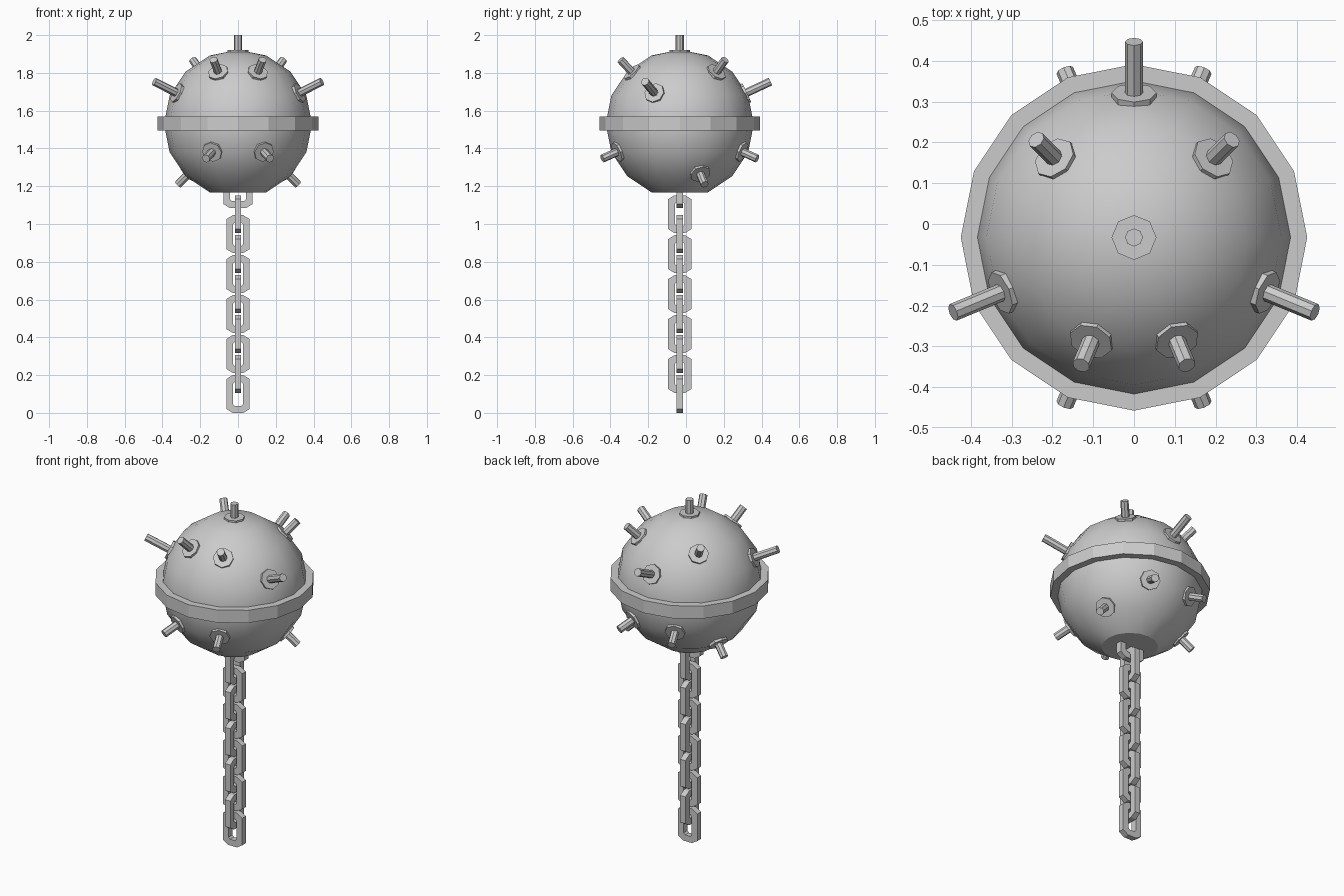
import bpy, bmesh
from math import radians, cos, sin
from mathutils import Vector, Matrix

if "Cube" in bpy.data.objects:
    bpy.data.objects.remove(bpy.data.objects["Cube"])

CENTRE = Vector((0, -0.033, 1.53))
R = 0.392


def finish(bm, name):
    bmesh.ops.recalc_face_normals(bm, faces=bm.faces[:])
    me = bpy.data.meshes.new(name)
    bm.to_mesh(me)
    bm.free()
    ob = bpy.data.objects.new(name, me)
    bpy.context.collection.objects.link(ob)
    return ob


# Ball: 16-sided sphere with the lower pole cut flat
bm = bmesh.new()
bmesh.ops.create_uvsphere(bm, u_segments=16, v_segments=8, radius=R,
                          matrix=Matrix.Translation(CENTRE))
bm.verts.ensure_lookup_table()
pole = min(bm.verts, key=lambda v: v.co.z)
bmesh.ops.delete(bm, geom=[pole], context='VERTS')
bmesh.ops.contextual_create(bm, geom=[e for e in bm.edges if e.is_boundary])
ball = finish(bm, "ball")
bpy.context.view_layer.objects.active = ball
ball.select_set(True)
bpy.ops.object.shade_smooth_by_angle(angle=radians(30))
ball.select_set(False)

# Equator band: square-section 16-sided hoop
bm = bmesh.new()
section = [(0.38, -0.037), (0.425, -0.037), (0.425, 0.037), (0.38, 0.037)]
loops = []
for i in range(16):
    a = radians(22.5 * i)
    loops.append([bm.verts.new(CENTRE + Vector((r * cos(a), r * sin(a), z + 0.002)))
                  for r, z in section])
for i in range(16):
    p, q = loops[i], loops[(i + 1) % 16]
    for k in range(4):
        bm.faces.new((p[k], q[k], q[(k + 1) % 4], p[(k + 1) % 4]))
finish(bm, "equator_band")


# Spikes: octagonal collar plus octagonal rod, pointing outward
def add_spike(name, azimuth, elevation, tip):
    az, el = radians(azimuth), radians(elevation)
    d = Vector((cos(el) * cos(az), cos(el) * sin(az), sin(el)))
    rot = d.to_track_quat('Z', 'Y').to_matrix().to_4x4()
    bm = bmesh.new()
    for r, start, end in ((0.055, 0.355, 0.392), (0.022, 0.36, tip)):
        m = Matrix.Translation(CENTRE + d * (start + end) / 2) @ rot
        bmesh.ops.create_cone(bm, cap_ends=True, segments=8, radius1=r, radius2=r,
                              depth=end - start, matrix=m)
    finish(bm, name)


add_spike("spike_top", 90, 90, 0.47)
for az in (45, 135, 247.5, 292.5):
    add_spike("spike_upper", az, 45, 0.48)
for az in (90, 202.5, 337.5):
    add_spike("spike_middle", az, 25, 0.53)
for az in (67.5, 112.5, 247.5, 292.5):
    add_spike("spike_lower", az, -22.5, 0.48)
for az in (22.5, 157.5):
    add_spike("spike_bottom", az, -43, 0.47)


# Chain links: flat bevelled loops in alternating planes
def add_link(name, z, turned, w=0.062, h=0.1, t=0.017):
    bar = 0.036
    def outline(w, h, c, s):
        return [(w, -h + s), (w, h - s), (w - c, h), (-w + c, h),
                (-w, h - s), (-w, -h + s), (-w + c, -h), (w - c, -h)]
    outer = outline(w, h, 0.034, 0.021)
    inner = outline(w - bar, h - bar, 0.01, 0.01)
    bm = bmesh.new()
    rings = []
    for pts, side in ((outer, -t), (outer, t), (inner, t), (inner, -t)):
        rings.append([bm.verts.new((side, u, v) if turned else (u, side, v))
                      for u, v in pts])
    for k in range(4):
        p, q = rings[k], rings[(k + 1) % 4]
        for i in range(8):
            j = (i + 1) % 8
            bm.faces.new((p[i], p[j], q[j], q[i]))
    ob = finish(bm, name)
    ob.location = (0, CENTRE.y, z)


for i in range(10):
    add_link("chain_link", 0.1 + i * 0.1058, i % 2 == 1)
# Wider anchor loop sunk into the ball
add_link("anchor_loop", 1.185, False, w=0.078)
